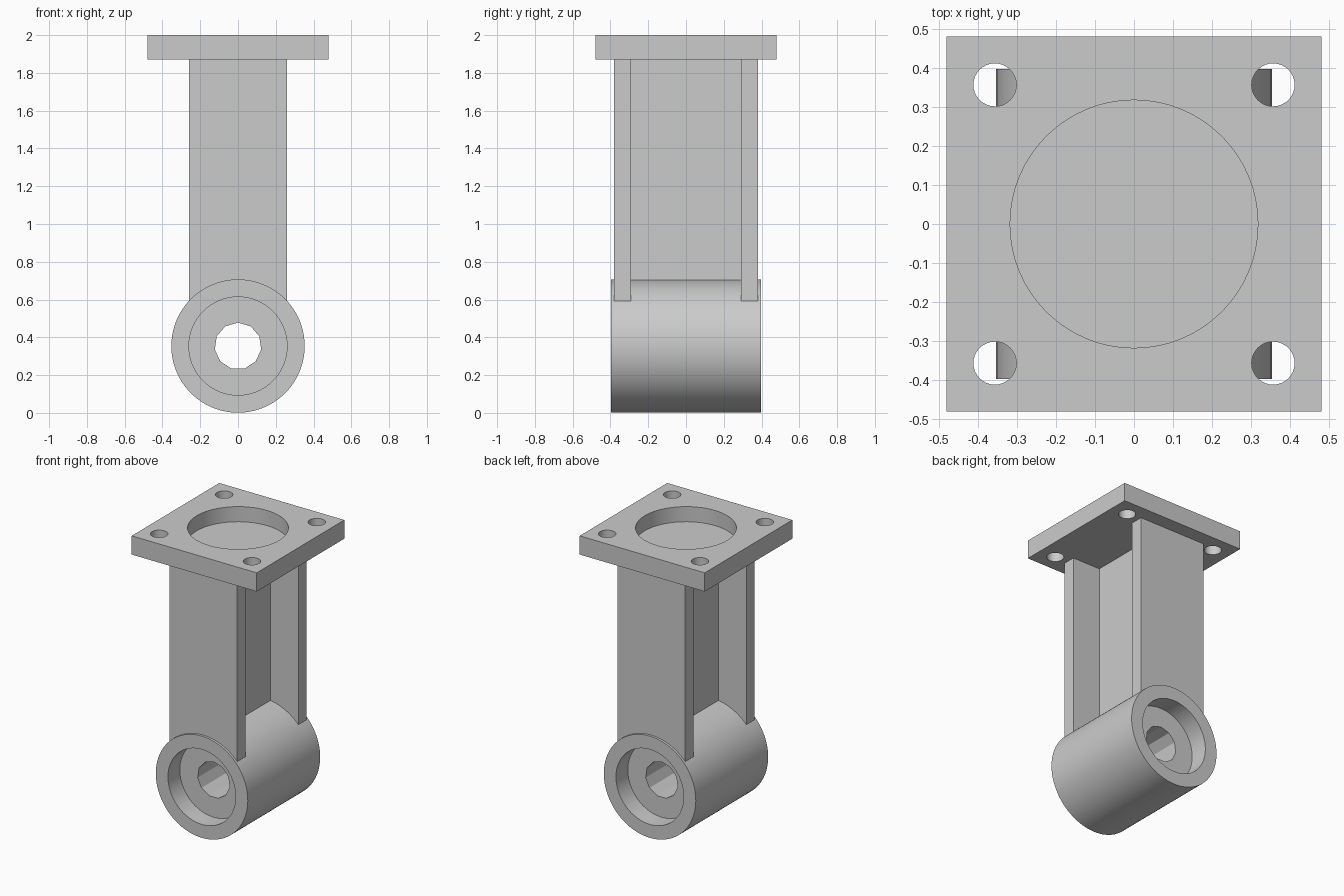
import bpy
import math
from mathutils import Matrix

cube = bpy.data.objects.get("Cube")
if cube:
    bpy.data.objects.remove(cube, do_unlink=True)

GREY = (0.6, 0.6, 0.6, 1.0)
mat = bpy.data.materials.new("plain grey")
mat.use_nodes = True
mat.diffuse_color = GREY
mat.node_tree.nodes["Principled BSDF"].inputs["Base Color"].default_value = GREY

TOP, PLATE_Z = 2.0, 1.87          # mounting plate top and underside
HUB_R, HUB_Z, HUB_HALF = 0.353, 0.354, 0.397
BORE_R, BORE_DEPTH = 0.26, 0.13


def finish(obj, name):
    obj.name = name
    obj.data.materials.clear()
    obj.data.materials.append(mat)
    return obj


def box(name, size, loc):
    bpy.ops.mesh.primitive_cube_add(size=1, location=loc)
    obj = bpy.context.object
    obj.data.transform(Matrix.Diagonal((*size, 1)))
    return finish(obj, name)


def cylinder(name, r, depth, loc, sides=64, along_y=False):
    bpy.ops.mesh.primitive_cylinder_add(vertices=sides, radius=r, depth=depth, location=loc)
    obj = bpy.context.object
    if along_y:
        obj.data.transform(Matrix.Rotation(math.pi / 2, 4, 'X'))
    return finish(obj, name)


def cut(obj, cutter):
    mod = obj.modifiers.new("cut", 'BOOLEAN')
    mod.operation = 'DIFFERENCE'
    mod.solver = 'EXACT'
    mod.object = cutter
    bpy.ops.object.select_all(action='DESELECT')
    bpy.context.view_layer.objects.active = obj
    obj.select_set(True)
    bpy.ops.object.modifier_apply(modifier=mod.name)
    bpy.data.objects.remove(cutter, do_unlink=True)


def smooth(obj):
    bpy.ops.object.select_all(action='DESELECT')
    bpy.context.view_layer.objects.active = obj
    obj.select_set(True)
    bpy.ops.object.shade_smooth_by_angle(angle=math.radians(30))


def beam_part(name, half_x, y0, y1):
    """Upright slab whose lower end follows the hub's curve."""
    r = HUB_R - 0.006
    a = math.asin(half_x / r)
    steps = 16
    outline = [(half_x, PLATE_Z), (-half_x, PLATE_Z)]
    for i in range(steps + 1):
        t = -a + 2 * a * i / steps
        outline.append((r * math.sin(t), HUB_Z + r * math.cos(t)))
    n = len(outline)
    verts = [(x, y, z) for y in (y0, y1) for x, z in outline]
    faces = [tuple(range(n)), tuple(reversed(range(n, 2 * n)))]
    faces += [(i, i + n, (i + 1) % n + n, (i + 1) % n) for i in range(n)]
    mesh = bpy.data.meshes.new(name)
    mesh.from_pydata(verts, [], faces)
    # Make every face point outward
    import bmesh
    bm = bmesh.new()
    bm.from_mesh(mesh)
    bmesh.ops.recalc_face_normals(bm, faces=bm.faces)
    bm.to_mesh(mesh)
    bm.free()
    obj = bpy.data.objects.new(name, mesh)
    bpy.context.collection.objects.link(obj)
    return finish(obj, name)


# Square mounting plate with a round recess and four bolt holes
plate = box("mounting_plate", (0.96, 0.96, TOP - PLATE_Z), (0, 0, (TOP + PLATE_Z) / 2))
recess = 0.105
cut(plate, cylinder("recess_cutter", 0.317, 2 * recess, (0, 0, TOP)))
for sx in (-1, 1):
    for sy in (-1, 1):
        cut(plate, cylinder("bolt_cutter", 0.055, 0.5, (sx * 0.356, sy * 0.356, TOP), 32))
smooth(plate)

# I-beam post: two flanges joined by a thin web
beam_part("front_flange", 0.26, -0.38, -0.29)
beam_part("back_flange", 0.26, 0.29, 0.38)
beam_part("web", 0.045, -0.29, 0.29)

# Hub with a counterbore at each end and an eleven-sided through hole
hub = cylinder("hub", HUB_R, 2 * HUB_HALF, (0, 0, HUB_Z), 96, True)
for s in (-1, 1):
    cut(hub, cylinder("bore_cutter", BORE_R, 2 * BORE_DEPTH, (0, s * HUB_HALF, HUB_Z), 64, True))
cut(hub, cylinder("hole_cutter", 0.124, 2, (0, 0, HUB_Z), 11, True))
smooth(hub)
